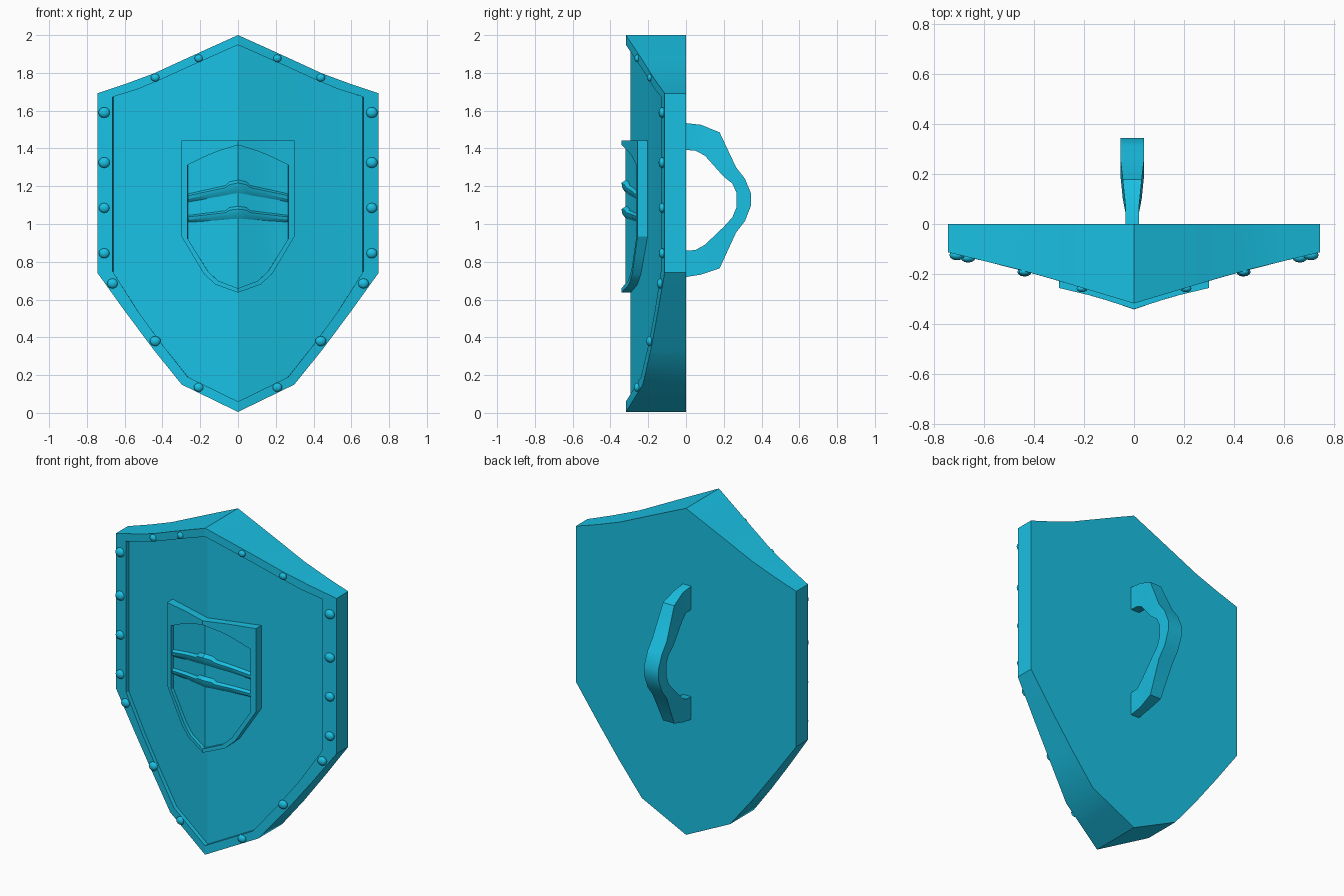
import bpy, bmesh, math
from mathutils import Vector

if "Cube" in bpy.data.objects:
    bpy.data.objects.remove(bpy.data.objects["Cube"])

mat = bpy.data.materials.new("cyan")
mat.diffuse_color = (0.01, 0.53, 0.77, 1)
mat.use_nodes = True
mat.node_tree.nodes["Principled BSDF"].inputs["Base Color"].default_value = mat.diffuse_color


def finish(name, bm, angle=30):
    bmesh.ops.recalc_face_normals(bm, faces=bm.faces)
    me = bpy.data.meshes.new(name)
    bm.to_mesh(me)
    bm.free()
    ob = bpy.data.objects.new(name, me)
    bpy.context.collection.objects.link(ob)
    me.materials.append(mat)
    bpy.ops.object.select_all(action='DESELECT')
    ob.select_set(True)
    bpy.context.view_layer.objects.active = ob
    bpy.ops.object.shade_smooth_by_angle(angle=math.radians(angle))
    return ob


def interp(pts, x):
    for (a, u), (b, v) in zip(pts, pts[1:]):
        if x <= b:
            return u + (v - u) * (x - a) / (b - a)
    return pts[-1][1]


def plate(name, fractions, rings):
    """Symmetric plate: each ring is (half_width, top profile, bottom profile, depth function)."""
    ts = [-t for t in reversed(fractions)] + [0] + list(fractions)
    bm = bmesh.new()
    chains = []
    for w, top, bot, depth in rings:
        chains.append([[bm.verts.new((t * w, depth(abs(t * w)), interp(p, abs(t * w)))) for t in ts]
                       for p in (top, bot)])
    for top, bot in (chains[0], chains[-1]):          # back and front fill
        for i in range(len(ts) - 1):
            bm.faces.new((top[i], top[i + 1], bot[i + 1], bot[i]))
    loops = [top + bot[::-1] for top, bot in chains]  # walls and rim
    n = len(loops[0])
    for a, b in zip(loops, loops[1:]):
        for i in range(n):
            j = (i + 1) % n
            bm.faces.new((a[i], a[j], b[j], b[i]))
    return finish(name, bm)


# Shield body with raised rim
DEPTH = [(0, -.318), (.3, -.228), (.45, -.185), (.6, -.148), (.745, -.113)]


def front(x):
    return interp(DEPTH, x)


outer_top = [(0, 2), (.2, 1.91), (.45, 1.795), (.6, 1.74), (.745, 1.692)]
outer_bot = [(0, .005), (.298, .15), (.447, .335), (.6, .54), (.745, .742)]
inner_top = [(0, 1.948), (.2, 1.86), (.43, 1.755), (.54, 1.71), (.665, 1.672)]
inner_bot = [(0, .06), (.266, .19), (.4, .36), (.535, .545), (.665, .752)]
plate("shield_body", (.2, .4, .6, .8, 1), [
    (.745, outer_top, outer_bot, lambda x: 0),
    (.745, outer_top, outer_bot, front),
    (.665, inner_top, inner_bot, front),
    (.66, inner_top, inner_bot, lambda x: front(x) + .025)])

# Emblem plate with recessed field
EMBLEM = [(0, -.341), (.15, -.292), (.3, -.256)]


def crest(x):
    return interp(EMBLEM, x)


def field(x):
    return crest(x) + .022


crest_top = [(0, 1.443), (.3, 1.443)]
crest_bot = [(0, .637), (.12, .68), (.18, .735), (.3, .935)]
field_top = [(0, 1.418), (.13, 1.378), (.268, 1.312)]
field_bot = [(0, .66), (.107, .70), (.161, .752), (.268, .925)]
plate("emblem_plate", (.2, .4, .6, .8, 1), [
    (.3, crest_top, crest_bot, lambda x: front(x) + .04),
    (.3, crest_top, crest_bot, crest),
    (.268, field_top, field_bot, crest),
    (.266, field_top, field_bot, field)])

# Two ribs across the emblem, thickened in the middle
for k, (side_z, mid_z, side_h, mid_h) in enumerate([(1.165, 1.225, .06, .075), (1.05, 1.085, .05, .07)]):
    bm = bmesh.new()
    rows = []
    for x in (-.266, -.15, -.065, -.045, 0, .045, .065, .15, .266):
        a = abs(x)
        f = 1 - a / .266
        bump = .015 if a < .06 else 0
        z = side_z + (mid_z - side_z) * f + bump
        h = side_h + (mid_h - side_h) * f + bump
        y = field(a)
        out = .018 + bump * .3
        rows.append([bm.verts.new((x, yy, zz)) for yy, zz in (
            (y + .01, z), (y - out, z - h * .25), (y - out * .8, z - h * .55), (y + .01, z - h))])
    for a, b in zip(rows, rows[1:]):
        for i in range(4):
            j = (i + 1) % 4
            bm.faces.new((a[i], a[j], b[j], b[i]))
    bm.faces.new(rows[0])
    bm.faces.new(rows[-1])
    finish("emblem_rib_%d" % (k + 1), bm)

# Rivets around the rim
RIVETS = [(.708, 1.59, .031), (.708, 1.325, .031), (.708, 1.085, .029), (.708, .845, .029),
          (.664, .685, .029), (.438, .38, .029), (.208, .135, .026), (.208, 1.877, .022), (.438, 1.775, .023)]
bm = bmesh.new()
for x, z, r in RIVETS:
    for s in (-1, 1):
        vs = bmesh.ops.create_uvsphere(bm, u_segments=12, v_segments=8, radius=r)['verts']
        bmesh.ops.scale(bm, vec=(1, .65, .9), verts=vs)
        bmesh.ops.translate(bm, vec=(s * x, front(x) - .003, z), verts=vs)
finish("rim_rivets", bm, 60)

# Rear grip: paired outer and inner side profile, wider in the middle
GRIP_OUT = [(-.01, 1.535), (.08, 1.525), (.178, 1.485), (.265, 1.3), (.312, 1.24), (.345, 1.16),
            (.345, 1.1), (.312, 1.015), (.265, .955), (.178, .765), (.08, .732), (-.01, .718)]
GRIP_IN = [(-.01, 1.393), (.05, 1.388), (.1, 1.362), (.2, 1.25), (.245, 1.215), (.268, 1.165),
           (.268, 1.09), (.245, 1.035), (.2, .985), (.1, .89), (.05, .862), (-.01, .858)]
bm = bmesh.new()
rows = []
for (yo, zo), (yi, zi) in zip(GRIP_OUT, GRIP_IN):
    w = .028 + .02 * min(1, max(0, (yo - .1) / .16))
    rows.append([bm.verts.new((x - .007, y, z)) for x, y, z in (
        (-w, yo, zo), (w, yo, zo), (w, yi, zi), (-w, yi, zi))])
for a, b in zip(rows, rows[1:]):
    for i in range(4):
        j = (i + 1) % 4
        bm.faces.new((a[i], a[j], b[j], b[i]))
bm.faces.new(rows[0])
bm.faces.new(rows[-1])
finish("rear_grip", bm, 40)
